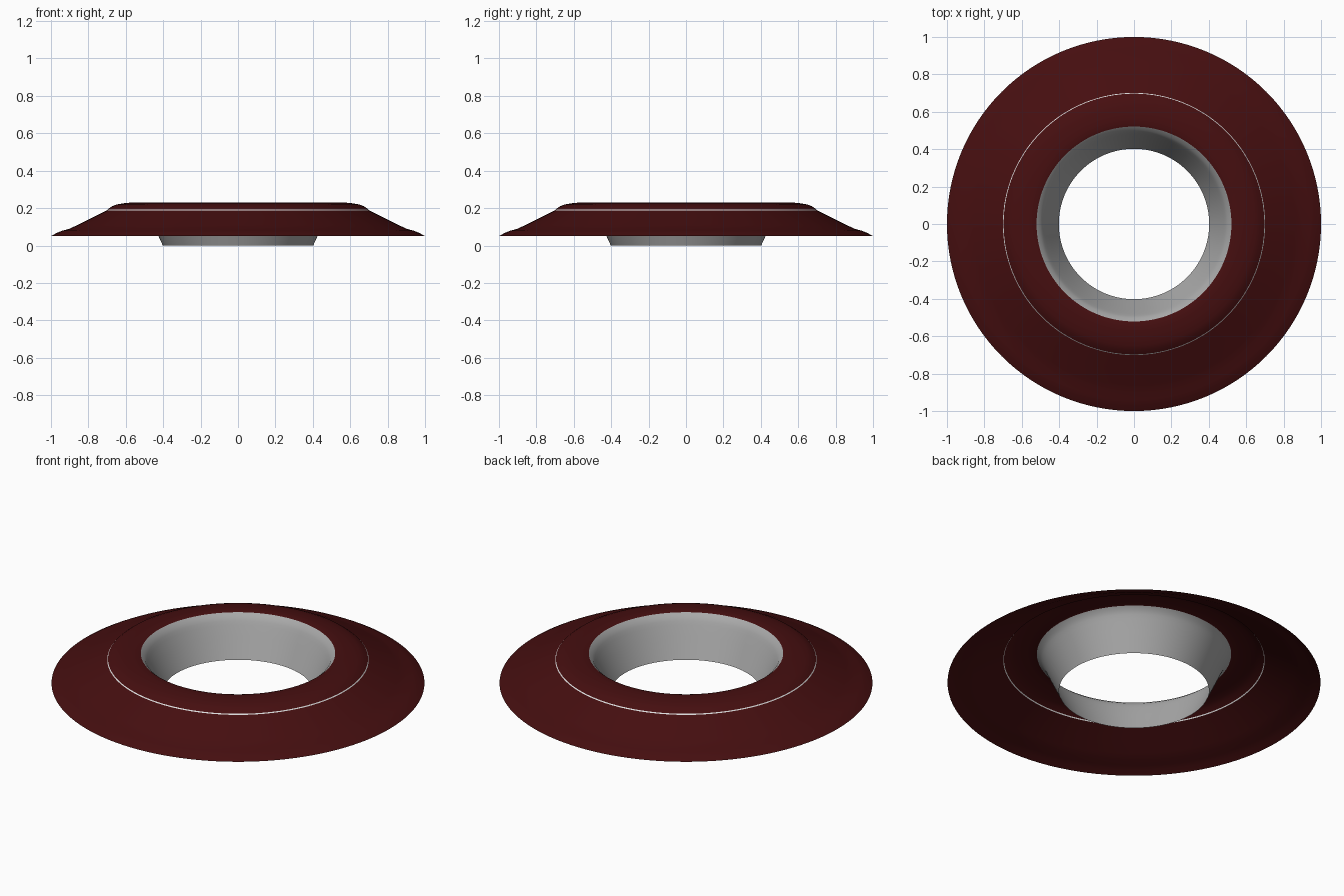
import bpy
import bmesh
import math

SEGMENTS = 128

# Remove the default cube
cube = bpy.data.objects.get("Cube")
if cube:
    bpy.data.objects.remove(cube, do_unlink=True)


def make_material(name, rgb, roughness):
    mat = bpy.data.materials.new(name)
    mat.use_nodes = True
    colour = (*rgb, 1.0)
    mat.diffuse_color = colour
    shader = mat.node_tree.nodes["Principled BSDF"]
    shader.inputs["Base Color"].default_value = colour
    shader.inputs["Roughness"].default_value = roughness
    return mat


def lathe(name, profile, mat):
    """Revolve an open (radius, height) profile, listed from the axis outwards."""
    bm = bmesh.new()
    rings = []
    for radius, height in profile:
        ring = []
        for i in range(SEGMENTS):
            a = math.tau * i / SEGMENTS
            ring.append(bm.verts.new((radius * math.cos(a), radius * math.sin(a), height)))
        rings.append(ring)
    for inner, outer in zip(rings, rings[1:]):
        for i in range(SEGMENTS):
            j = (i + 1) % SEGMENTS
            bm.faces.new((inner[i], outer[i], outer[j], inner[j]))
    mesh = bpy.data.meshes.new(name)
    bm.to_mesh(mesh)
    bm.free()
    mesh.materials.append(mat)
    obj = bpy.data.objects.new(name, mesh)
    bpy.context.collection.objects.link(obj)
    bpy.ops.object.select_all(action="DESELECT")
    obj.select_set(True)
    bpy.context.view_layer.objects.active = obj
    bpy.ops.object.shade_smooth_by_angle(angle=math.radians(40))
    return obj


dark_red = make_material("dark red", (0.06, 0.0045, 0.005), 0.5)
grey = make_material("grey", (0.4, 0.4, 0.4), 0.5)
pale_grey = make_material("pale grey", (0.75, 0.75, 0.75), 0.5)

# Tapered open collar in the middle
lathe("inner_collar", [(0.402, 0), (0.425, 0.05), (0.455, 0.115), (0.48, 0.17),
                       (0.49, 0.19), (0.502, 0.21), (0.521, 0.226)], grey)

# Rounded upper ring
lathe("top_ring", [(0.521, 0.226), (0.535, 0.23), (0.57, 0.23), (0.61, 0.226),
                   (0.65, 0.219), (0.675, 0.209), (0.697, 0.193)], dark_red)

# Fine line between ring and skirt
lathe("trim_line", [(0.697, 0.193), (0.701, 0.188)], pale_grey)

# Sloping outer skirt, open underneath
lathe("outer_skirt", [(0.701, 0.188), (0.78, 0.149), (0.86, 0.109), (0.9, 0.09),
                      (0.94, 0.079), (0.97, 0.067), (1, 0.05)], dark_red)
